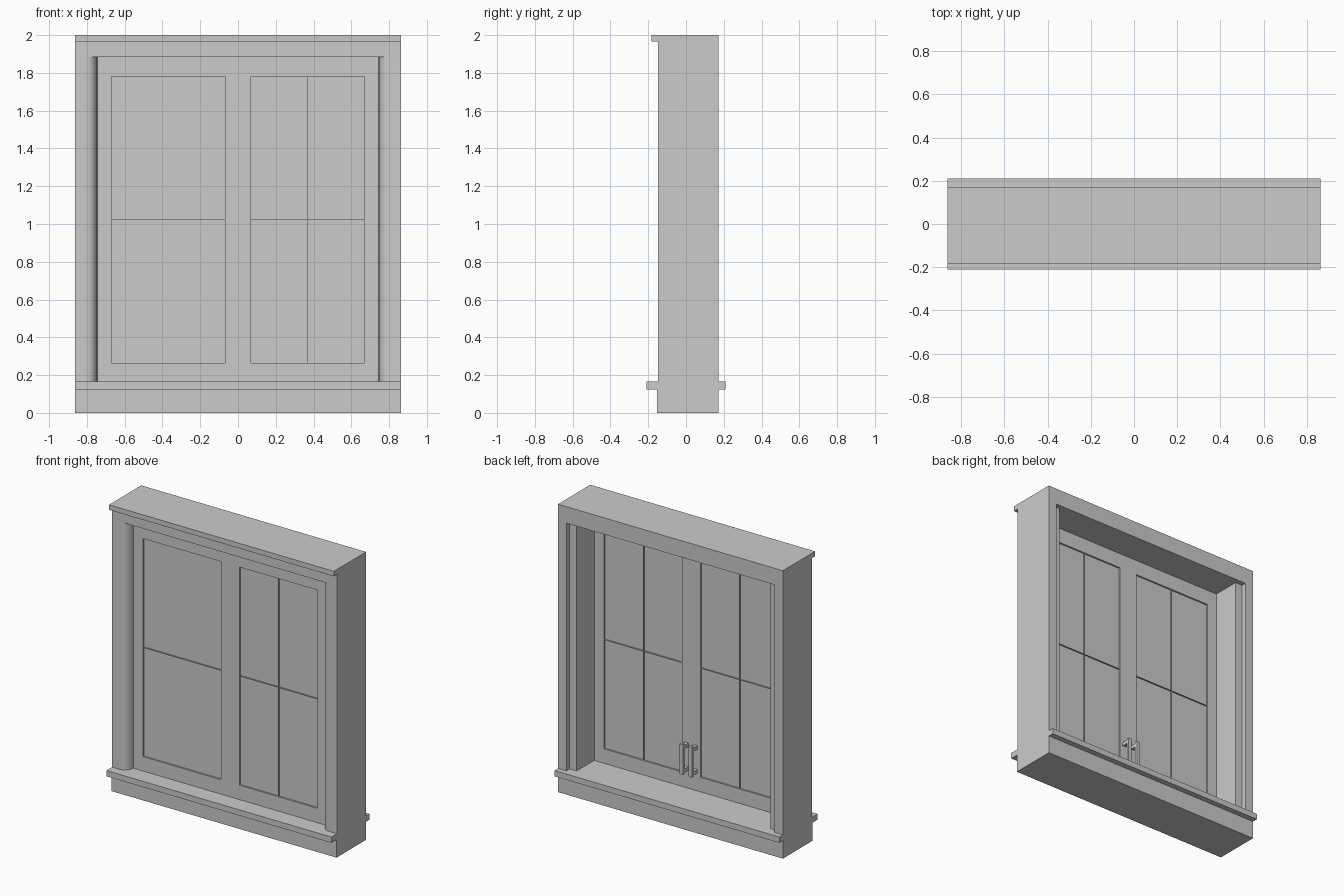
import bpy
from math import sin, cos, pi

old = bpy.data.objects.get("Cube")
if old:
    bpy.data.objects.remove(old, do_unlink=True)

grey = bpy.data.materials.new("plain_grey")
grey.use_nodes = True
grey.diffuse_color = (0.6, 0.6, 0.6, 1)
grey.node_tree.nodes["Principled BSDF"].inputs["Base Color"].default_value = (0.6, 0.6, 0.6, 1)


def add_mesh(name, verts, faces):
    mesh = bpy.data.meshes.new(name)
    mesh.from_pydata(verts, [], faces)
    mesh.materials.append(grey)
    obj = bpy.data.objects.new(name, mesh)
    bpy.context.collection.objects.link(obj)
    return obj


def prism(name, outline, z0, z1):
    """Extrude a counter-clockwise xy outline from z0 to z1."""
    n = len(outline)
    verts = [(x, y, z) for z in (z0, z1) for x, y in outline]
    sides = [(i, (i + 1) % n, (i + 1) % n + n, i + n) for i in range(n)]
    caps = [tuple(reversed(range(n))), tuple(range(n, 2 * n))]
    return add_mesh(name, verts, sides + caps)


def box(name, x, y, z):
    (x0, x1), (y0, y1), (z0, z1) = x, y, z
    return prism(name, [(x0, y0), (x1, y0), (x1, y1), (x0, y1)], z0, z1)


def span(side, a, b):
    return tuple(sorted((side * a, side * b)))


W = 0.864                      # half width
FRONT, BACK = -0.148, 0.171    # wall faces
SILL, HEAD = 0.165, 1.885      # opening height
JAMB, CASING = 0.745, 0.80     # inner half widths
SASH = (-0.085, -0.057)        # sash depth
PANE_IN, PANE_OUT = 0.07, 0.67
PANE_LOW, PANE_TOP = 0.265, 1.78
GLASS = -0.071

# Surround
box("base", (-W, W), (FRONT - 0.005, BACK), (0, 0.125))
box("sill", (-W, W), (-0.21, 0.21), (0.125, SILL))
box("header", (-W, W), (FRONT, BACK), (HEAD, 2))
box("cornice", (-W, W), (-0.182, FRONT), (1.965, 2))

# Jambs with a rounded front edge and a stepped back edge
STEPS = 10
arc = []
for i in range(STEPS + 1):
    t = i / STEPS * pi / 2
    arc.append((CASING - (CASING - JAMB) * sin(t),
                SASH[0] + (FRONT - SASH[0]) * cos(t)))
profile = [(W, FRONT)] + arc + [(JAMB, 0.137), (CASING, 0.137), (CASING, BACK), (W, BACK)]
for side, label in ((1, "left"), (-1, "right")):
    outline = [(side * x, y) for x, y in profile]
    if side == 1:
        outline.reverse()
    jamb = prism(label + "_jamb", outline, SILL, HEAD)
    bpy.ops.object.select_all(action="DESELECT")
    jamb.select_set(True)
    bpy.context.view_layer.objects.active = jamb
    bpy.ops.object.shade_smooth_by_angle()

# Sash frame, glass, glazing bars and handles
box("meeting_stile", (-PANE_IN, PANE_IN), SASH, (SILL, HEAD))
mid_x = (PANE_IN + PANE_OUT) / 2
mid_z = (PANE_LOW + PANE_TOP) / 2
BAR = 0.001
for side, label in ((1, "left"), (-1, "right")):
    opening = span(side, PANE_IN, PANE_OUT)
    box(label + "_stile", span(side, PANE_OUT, JAMB), SASH, (SILL, HEAD))
    box(label + "_bottom_rail", opening, SASH, (SILL, PANE_LOW))
    box(label + "_top_rail", opening, SASH, (PANE_TOP, HEAD))
    box(label + "_glass", opening, (GLASS - 0.002, GLASS + 0.002), (PANE_LOW, PANE_TOP))
    box(label + "_cross_bar", opening, (SASH[0] + 0.002, SASH[1] - 0.002),
        (mid_z - BAR, mid_z + BAR))
    bar_front = SASH[0] + 0.002 if side == 1 else GLASS
    box(label + "_upright_bar", (side * mid_x - BAR, side * mid_x + BAR),
        (bar_front, SASH[1] - 0.002), (PANE_LOW, PANE_TOP))

    # Pull handle on the inner face
    grip = span(side, 0.022, 0.048)
    box(label + "_handle_grip", grip, (-0.015, 0.003), (0.28, 0.49))
    for end, z in (("lower", 0.29), ("upper", 0.455)):
        box(label + "_handle_" + end + "_mount", grip, (SASH[1], -0.015), (z, z + 0.025))
